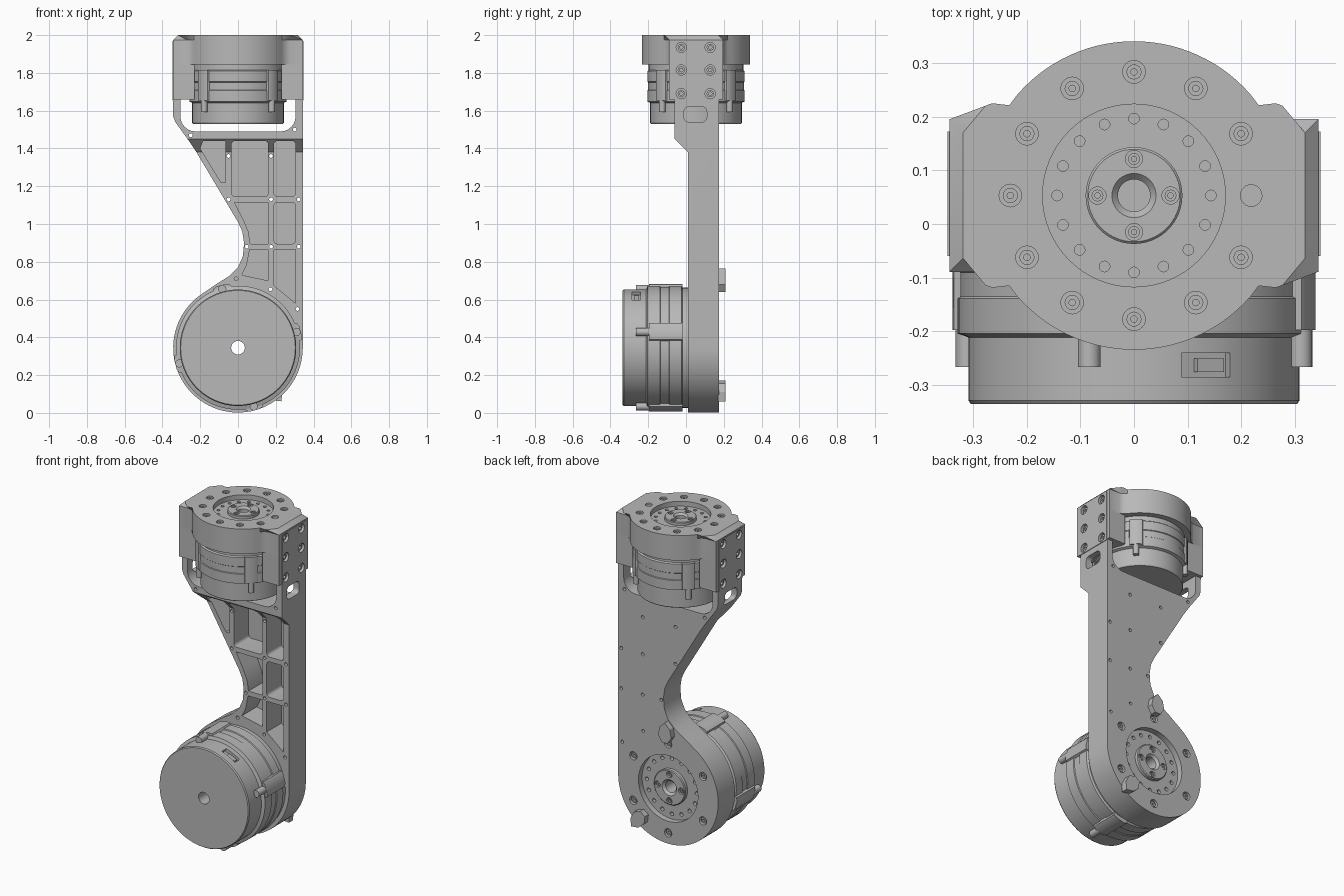
import bpy, bmesh, math
from math import radians, cos, sin
from mathutils import Matrix, Vector

cube = bpy.data.objects.get("Cube")
if cube:
    bpy.data.objects.remove(cube)

GREY = bpy.data.materials.new("machined_grey")
GREY.use_nodes = True
GREY.diffuse_color = (0.48, 0.48, 0.48, 1)
GREY.node_tree.nodes["Principled BSDF"].inputs["Base Color"].default_value = (0.48, 0.48, 0.48, 1)


# Local (u, v, w) frames: w is the extrusion or turning axis
def frame(u, v, w, origin=(0, 0, 0)):
    m = Matrix((u, v, w)).transposed().to_4x4()
    m.translation = Vector(origin)
    return m


X, Y, Z = Vector((1, 0, 0)), Vector((0, 1, 0)), Vector((0, 0, 1))
ALONG_X, ALONG_Y, ALONG_Z = frame(Y, Z, X), frame(X, Z, Y), frame(X, Y, Z)


def arc(cx, cy, r, a0=0, a1=360, n=32):
    full = a1 - a0 == 360
    steps = n if full else n - 1
    return [(cx + r * cos(radians(a0 + (a1 - a0) * i / steps)),
             cy + r * sin(radians(a0 + (a1 - a0) * i / steps))) for i in range(n)]


def rect(u0, u1, v0, v1, r=0.0):
    if not r:
        return [(u0, v0), (u1, v0), (u1, v1), (u0, v1)]
    corners = [(u1 - r, v1 - r, 0), (u0 + r, v1 - r, 90), (u0 + r, v0 + r, 180), (u1 - r, v0 + r, 270)]
    return [p for x, y, a in corners for p in arc(x, y, r, a, a + 90, 7)]


def prism(bm, pts, w0, w1, m=ALONG_Z):
    lo = [bm.verts.new(m @ Vector((u, v, w0))) for u, v in pts]
    hi = [bm.verts.new(m @ Vector((u, v, w1))) for u, v in pts]
    top = bm.faces.new(hi)
    bm.faces.new(lo[::-1])
    for i in range(len(pts)):
        j = (i + 1) % len(pts)
        bm.faces.new((lo[i], lo[j], hi[j], hi[i]))
    return top


def lathe(bm, profile, m=ALONG_Z, n=64):
    rings = [[bm.verts.new(m @ Vector((r * cos(math.tau * i / n), r * sin(math.tau * i / n), w)))
              for r, w in profile] for i in range(n)]
    for i in range(n):
        a, b = rings[i], rings[(i + 1) % n]
        for k in range(len(profile)):
            l = (k + 1) % len(profile)
            bm.faces.new((a[k], b[k], b[l], a[l]))


def finish(bm, name):
    bmesh.ops.recalc_face_normals(bm, faces=bm.faces[:])
    mesh = bpy.data.meshes.new(name)
    bm.to_mesh(mesh)
    bm.free()
    mesh.materials.append(GREY)
    ob = bpy.data.objects.new(name, mesh)
    bpy.context.scene.collection.objects.link(ob)
    return ob


def cut(ob, shapes):
    """Subtract a list of (points, start, end, frame) prisms."""
    bm = bmesh.new()
    for s in shapes:
        prism(bm, *s)
    tool = finish(bm, "cutter")
    mod = ob.modifiers.new("cut", "BOOLEAN")
    mod.operation, mod.solver, mod.object = "DIFFERENCE", "EXACT", tool
    mesh = bpy.data.meshes.new_from_object(ob.evaluated_get(bpy.context.evaluated_depsgraph_get()))
    ob.modifiers.clear()
    ob.data = mesh
    bpy.data.objects.remove(tool)


# Arm: side profile with round lower housing, hollowed from the front
HUB_Z, R = 0.345, 0.343
outline = arc(0, HUB_Z, R, 122, 360, 56) + [
    (R, 1.66), (-R, 1.66), (-R, 1.57), (-0.332, 1.54), (-0.26, 1.44), (-0.22, 1.38), (0, 1.01),
    (0.023, 0.96), (0.032, 0.9), (0.026, 0.83), (0, 0.77), (-0.05, 0.722), (-0.11, 0.685)]
bm = bmesh.new()
prism(bm, outline, -0.06, 0.175, ALONG_Y)
arm = finish(bm, "arm")
cut(arm, [([(-0.2, -0.1), (0.01, -0.1), (0.01, 1.38), (-0.06, 1.45), (-0.2, 1.45)], -1, 1, ALONG_X)])
pockets = [
    [(-0.2, 1.4), (-0.185, 1.44), (-0.065, 1.44), (-0.065, 1.22), (-0.09, 1.22)],
    rect(-0.035, 0.16, 1.145, 1.44, 0.02), rect(0.19, 0.305, 1.145, 1.44, 0.02),
    [(-0.02, 1.115), (0.16, 1.115), (0.16, 0.895), (0.065, 0.895), (0.055, 0.96), (0.03, 1.02)],
    rect(0.19, 0.305, 0.895, 1.115, 0.02),
    [(0.062, 0.865), (0.16, 0.865), (0.16, 0.7), (0.02, 0.73), (0.045, 0.78)],
    [(0.19, 0.865), (0.305, 0.865), (0.305, 0.58), (0.19, 0.675)]]
cut(arm, [(p, -0.1, 0.155, ALONG_Y) for p in pockets]
    + [(rect(-0.305, 0.305, 1.49, 1.9, 0.08), -0.3, 0.4, ALONG_Y)])
holes = [(-0.05, 1.36), (0.175, 1.36), (-0.05, 1.13), (0.175, 1.13), (0.322, 1.13), (0.047, 0.88),
         (0.175, 0.88), (0.322, 0.88), (-0.01, 0.71), (0.172, 0.655), (0.315, 0.55), (0.3, 1.5), (-0.25, 1.47)]
cut(arm, [(arc(x, z, 0.01, n=12), -0.1, 0.3, ALONG_Y) for x, z in holes]
    + [(rect(-0.01, 0.11, 1.54, 1.62, 0.025), s * 0.25, s * 0.4, ALONG_X) for s in (-1, 1)])

# Top cap: round housing blended into the square side blocks
CY, CR, HALF = 0.053, 0.287, 0.142
quarter = [(R, HALF), (0.272, HALF), (0.25, 0.15), (0.232, 0.168)] + arc(0, 0, CR, 41, 90, 15)
half = quarter + [(-x, y) for x, y in quarter[-2::-1]]
ring = [(x, CY + y) for x, y in half] + [(x, CY - y) for x, y in half[::-1]]
bm = bmesh.new()
top = prism(bm, ring, 1.845, 2.0)
bmesh.ops.bevel(bm, geom=list(top.edges), offset=0.025, segments=1, affect="EDGES")
cap = finish(bm, "top_cap")

bolts = [(y, z) for y in (-0.025, 0.128) for z in (1.69, 1.815, 1.935)]
for s, side in ((1, "left"), (-1, "right")):
    bores = [(arc(y, z, 0.027, n=24), s * 0.32, s * 0.4, ALONG_X) for y, z in bolts]
    bm = bmesh.new()
    prism(bm, rect(CY - HALF, CY + HALF, 1.66, 1.845), s * 0.23, s * R, ALONG_X)
    block = finish(bm, side + "_mounting_block")
    bm = bmesh.new()
    prism(bm, rect(-0.06, 0.172, 1.655, 1.968), s * 0.335, s * 0.347, ALONG_X)
    plate = finish(bm, side + "_side_plate")
    for ob in (block, plate, cap):
        cut(ob, bores)
    bm = bmesh.new()
    for y, z in bolts:
        lathe(bm, [(0.009, s * 0.318), (0.019, s * 0.318), (0.019, s * 0.336), (0.009, s * 0.336)],
              ALONG_X @ Matrix.Translation((y, z, 0)), 16)
    finish(bm, side + "_side_bolts")


# Output face: recessed disc, raised hub, counterbored screws
def output_face(body, name, m, angles):
    spots = [(0.23 * cos(radians(a)), 0.23 * sin(radians(a))) for a in angles]
    cut(body, [(arc(0, 0, 0.17, n=64), -0.3, 0.1, m)]
        + [(arc(x, y, 0.021, n=24), -0.02, 0.1, m) for x, y in spots])
    bm = bmesh.new()
    lathe(bm, [(0.03, -0.15), (0.1705, -0.15), (0.1705, -0.03), (0.09, -0.03), (0.09, -0.014),
               (0.086, -0.01), (0.041, -0.01), (0.03, -0.022)], m)
    disc = finish(bm, name + "_disc")
    small = [(0.143 * cos(math.tau * i / 16), 0.143 * sin(math.tau * i / 16)) for i in range(16)]
    hub = [(0.068, 0), (0, 0.068), (-0.068, 0), (0, -0.068)]
    cut(disc, [(arc(x, y, 0.01, n=12), -0.05, 0.1, m) for x, y in small]
        + [(arc(x, y, 0.016, n=20), -0.024, 0.1, m) for x, y in hub])
    bm = bmesh.new()
    for x, y in spots:
        lathe(bm, [(0.006, -0.03), (0.014, -0.03), (0.014, -0.006), (0.006, -0.006)],
              m @ Matrix.Translation((x, y, 0)), 16)
    for x, y in hub:
        lathe(bm, [(0.005, -0.03), (0.011, -0.03), (0.011, -0.014), (0.005, -0.014)],
              m @ Matrix.Translation((x, y, 0)), 16)
    finish(bm, name + "_screws")


output_face(cap, "top_output", frame(X, Y, Z, (0, CY, 2)), range(30, 360, 30))
cut(cap, [(arc(0.218, CY, 0.02, n=24), 1.99, 2.1, ALONG_Z)])
output_face(arm, "lower_output", frame(X, Z, Y, (0, 0.175, HUB_Z)) @ Matrix.Scale(1.2, 4), range(30, 390, 60))


# Motor: stepped turned can with four clamp lugs and pins
def motor(name, m, r, length, turn):
    bm = bmesh.new()
    steps = [(0.97, 0.08), (1, 0.1), (1, 0.28), (0.985, 0.29), (0.985, 0.42), (1, 0.43),
             (1, 0.62), (0.94, 0.64), (0.94, 0.98), (0.925, 1)]
    lathe(bm, [(0.036, -0.01), (r * 0.97, -0.01)] + [(a * r, b * length) for a, b in steps]
          + [(0.036, length)], m, 96)
    can = finish(bm, name + "_can")
    bm = bmesh.new()
    for i in range(4):
        f = m @ Matrix.Rotation(radians(turn + 90 * i), 4, "Z")
        prism(bm, [(r * 0.9, -r * 0.17), (r * 1.02, -r * 0.14), (r * 1.045, -r * 0.08),
                   (r * 1.045, r * 0.08), (r * 1.02, r * 0.14), (r * 0.9, r * 0.17)],
              length * 0.08, length * 0.6, f)
        prism(bm, arc(r * 0.98, 0, r * 0.065, n=20), length * 0.5, length * 0.8, f)
    finish(bm, name + "_clamp_lugs")
    return can


motor("upper_motor", frame(X, Y, -Z, (0, CY, 1.84)), 0.258, 0.31, 45)
lower_frame = frame(X, Z, -Y, (0, 0.01, HUB_Z))
lower_can = motor("lower_motor", lower_frame, 0.328, 0.345, 15)

# Cable socket cut into the lower motor
socket = lower_frame @ Matrix.Rotation(radians(64), 4, "Z")
cut(lower_can, [(rect(0.285, 0.4, -0.05, 0.05), 0.25, 0.295, socket)])
bm = bmesh.new()
prism(bm, rect(0.27, 0.3, -0.04, 0.015), 0.26, 0.285, socket)
finish(bm, "cable_socket")

# Stop tabs on the back
bm = bmesh.new()
for angle, r0 in ((90, 0.295), (-51, 0.24)):
    prism(bm, [(r0, -0.02), (r0 + 0.04, -0.045), (r0 + 0.09, -0.035), (r0 + 0.125, 0),
               (r0 + 0.09, 0.035), (r0 + 0.04, 0.045), (r0, 0.02)], 0.17, 0.21,
          frame(X, Z, Y, (0, 0, HUB_Z)) @ Matrix.Rotation(radians(angle), 4, "Z"))
finish(bm, "stop_tabs")

# Smooth curved faces, keep machined edges sharp
meshes = [o for o in bpy.context.scene.objects if o.type == "MESH"]
for ob in bpy.context.scene.objects:
    ob.select_set(ob in meshes)
bpy.context.view_layer.objects.active = meshes[0]
bpy.ops.object.shade_smooth_by_angle(angle=radians(28))
